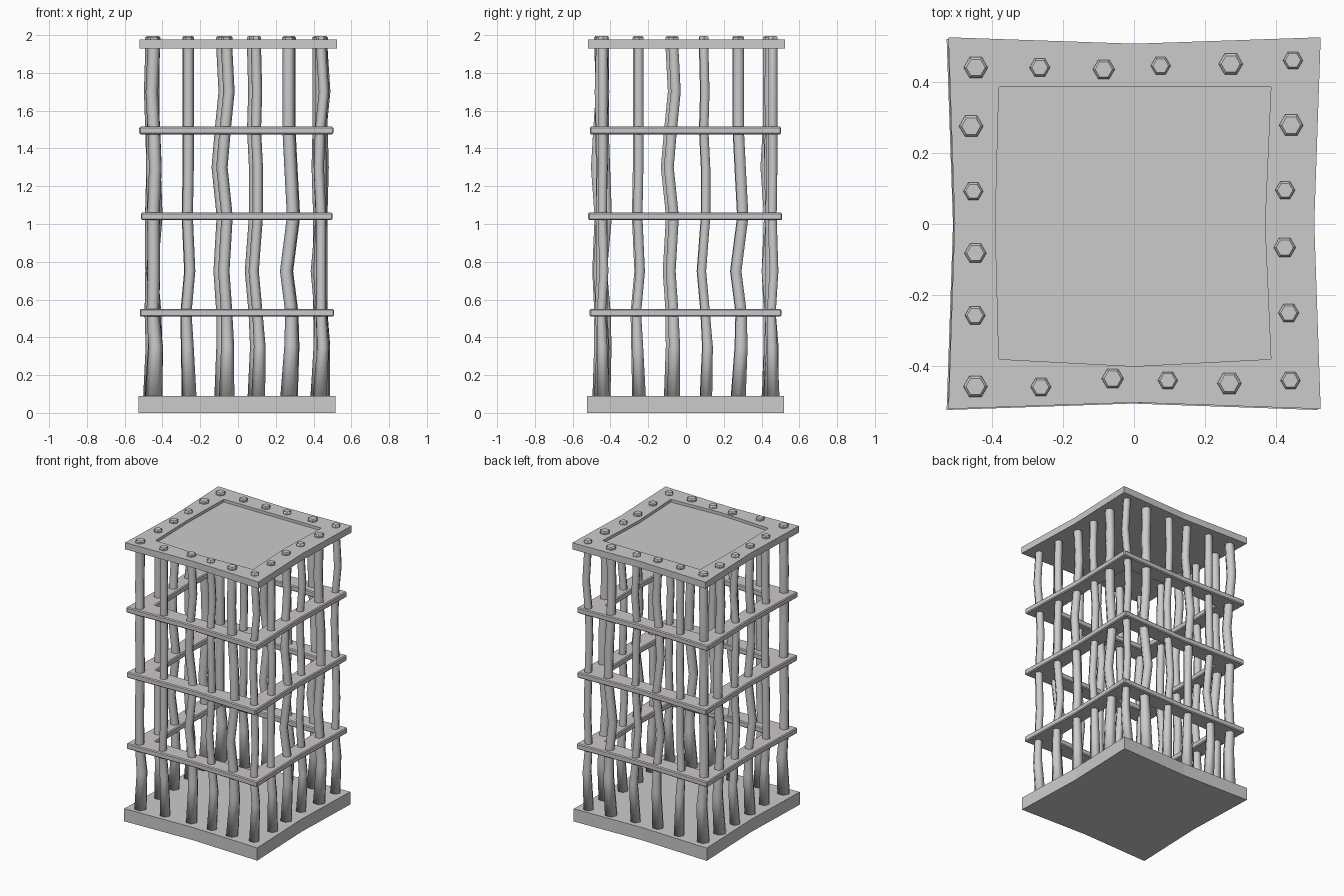
import bpy, bmesh, math

cube = bpy.data.objects.get("Cube")
if cube:
    bpy.data.objects.remove(cube)


def material(name, rgb):
    m = bpy.data.materials.new(name)
    m.use_nodes = True
    m.diffuse_color = (*rgb, 1)
    m.node_tree.nodes["Principled BSDF"].inputs["Base Color"].default_value = (*rgb, 1)
    return m


GREY = material("stone grey", (0.6, 0.6, 0.6))
BAND = material("band grey", (0.6, 0.57, 0.6))


def finish(bm, name, mat):
    bmesh.ops.recalc_face_normals(bm, faces=bm.faces)
    me = bpy.data.meshes.new(name)
    bm.to_mesh(me)
    bm.free()
    me.materials.append(mat)
    ob = bpy.data.objects.new(name, me)
    bpy.context.collection.objects.link(ob)
    return ob


def outline(x0, x1, y0, y1, pinch):
    """Square outline with each side's midpoint pushed inward."""
    xm, ym = (x0 + x1) / 2, (y0 + y1) / 2
    return [(x0, y0), (xm, y0 + pinch), (x1, y0), (x1 - pinch, ym),
            (x1, y1), (xm, y1 - pinch), (x0, y1), (x0 + pinch, ym)]


def loop(bm, pts, z):
    return [bm.verts.new((x, y, z)) for x, y in pts]


def bridge(bm, a, b):
    n = len(a)
    for i in range(n):
        j = (i + 1) % n
        bm.faces.new((a[i], a[j], b[j], b[i]))


# Base slab
bm = bmesh.new()
edge = outline(-0.527, 0.517, -0.523, 0.52, 0.018)
low, high = loop(bm, edge, 0), loop(bm, edge, 0.09)
bridge(bm, low, high)
bm.faces.new(low)
bm.faces.new(high)
finish(bm, "base_slab", GREY)

# Top slab with a shallow recessed panel
bm = bmesh.new()
edge = outline(-0.522, 0.525, -0.52, 0.525, 0.018)
panel = [(-0.38, -0.38), (0, -0.4), (0.385, -0.38), (0.368, 0),
         (0.385, 0.385), (0, 0.385), (-0.38, 0.385), (-0.39, 0)]
loops = [loop(bm, edge, 1.93), loop(bm, edge, 1.977),
         loop(bm, panel, 1.977), loop(bm, panel, 1.957)]
for a, b in zip(loops, loops[1:]):
    bridge(bm, a, b)
bm.faces.new(loops[0])
bm.faces.new(loops[-1])
finish(bm, "top_slab", GREY)

# Three hollow bands around the bars
bands = {"lower_band": (0.53, -0.52, 0.508, -0.51, 0.505),
         "middle_band": (1.04, -0.513, 0.5, -0.518, 0.508),
         "upper_band": (1.495, -0.523, 0.505, -0.508, 0.503)}
for name, (z, x0, x1, y0, y1) in bands.items():
    bm = bmesh.new()
    outer = outline(x0, x1, y0, y1, 0.016)
    inner = outline(x0 + 0.135, x1 - 0.135, y0 + 0.135, y1 - 0.135, -0.01)
    rings = [loop(bm, p, z + s * 0.02) for p, s in
             ((outer, -1), (outer, 1), (inner, 1), (inner, -1))]
    for a, b in zip(rings, rings[1:] + rings[:1]):
        bridge(bm, a, b)
    ob = finish(bm, name, BAND)
    bev = ob.modifiers.new("soft_edges", "BEVEL")
    bev.width, bev.segments = 0.006, 1

# Crooked six-sided bars: sideways bend of each column at these heights
HEIGHTS = (0.08, 0.35, 0.53, 0.75, 1.04, 1.3, 1.5, 1.7, 1.93)
BENDS = [(0, 0.01, -0.005, 0, -0.002, 0.008, 0, -0.01, 0),
         (0.005, -0.005, -0.012, 0.008, -0.005, 0, 0, 0, 0),
         (0, 0.005, 0, -0.015, 0.002, -0.025, -0.008, 0.012, 0),
         (0.012, 0.02, 0.008, -0.012, 0.01, 0.01, 0, 0.006, 0),
         (0, 0.015, 0.015, -0.013, 0.024, 0.01, 0, 0, 0),
         (-0.008, 0.01, 0, 0, 0, -0.012, -0.005, 0.015, 0)]
RADII = (0.034, 0.029, 0.031, 0.028, 0.034, 0.028)


def bar(name, x, y, col, along_x):
    bm = bmesh.new()
    r = RADII[col]
    rows = []
    for k, z in enumerate(HEIGHTS):
        side, depth = BENDS[col][k], 0.7 * BENDS[(col + 2) % 6][k]
        dx, dy = (side, depth) if along_x else (depth, side)
        width = r * (1.3 if k == 0 else 1.12 if k == 1 else 0.97)
        rows.append((x + dx, y + dy, z, width))
    # chamfered head poking through the top slab
    rows += [(x, y, 1.987, r), (x, y, 1.995, r * 0.78)]
    rings = []
    for cx, cy, z, w in rows:
        hexagon = [(cx + w * math.cos(i * math.pi / 3), cy + w * math.sin(i * math.pi / 3))
                   for i in range(6)]
        rings.append(loop(bm, hexagon, z))
    for a, b in zip(rings, rings[1:]):
        bridge(bm, a, b)
    bm.faces.new(rings[0])
    bm.faces.new(rings[-1])
    for f in bm.faces:
        f.smooth = f.calc_center_median().z < 1.93
    ob = finish(bm, name, GREY)
    for e in ob.data.edges:
        za, zb = (ob.data.vertices[v].co.z for v in e.vertices)
        e.use_edge_sharp = min(za, zb) > 1.95


# Each side: (position along the side, distance from the middle)
ROWS = {
    "front_bar": (True, 0, [(-.446, -.457), (-.262, -.458), (-.06, -.435),
                            (.095, -.44), (.268, -.448), (.44, -.44)]),
    "back_bar": (True, 0, [(-.445, .44), (-.265, .44), (-.085, .435),
                           (.075, .445), (.272, .45), (.447, .46)]),
    "right_bar": (False, 1, [(-.447, -.257), (-.446, -.082), (-.452, .092), (-.458, .275)]),
    "left_bar": (False, 1, [(.435, -.25), (.424, -.066), (.425, .095), (.442, .278)]),
}
for name, (along_x, first, spots) in ROWS.items():
    for i, (x, y) in enumerate(spots):
        bar(f"{name}_{i + 1}", x, y, first + i, along_x)
